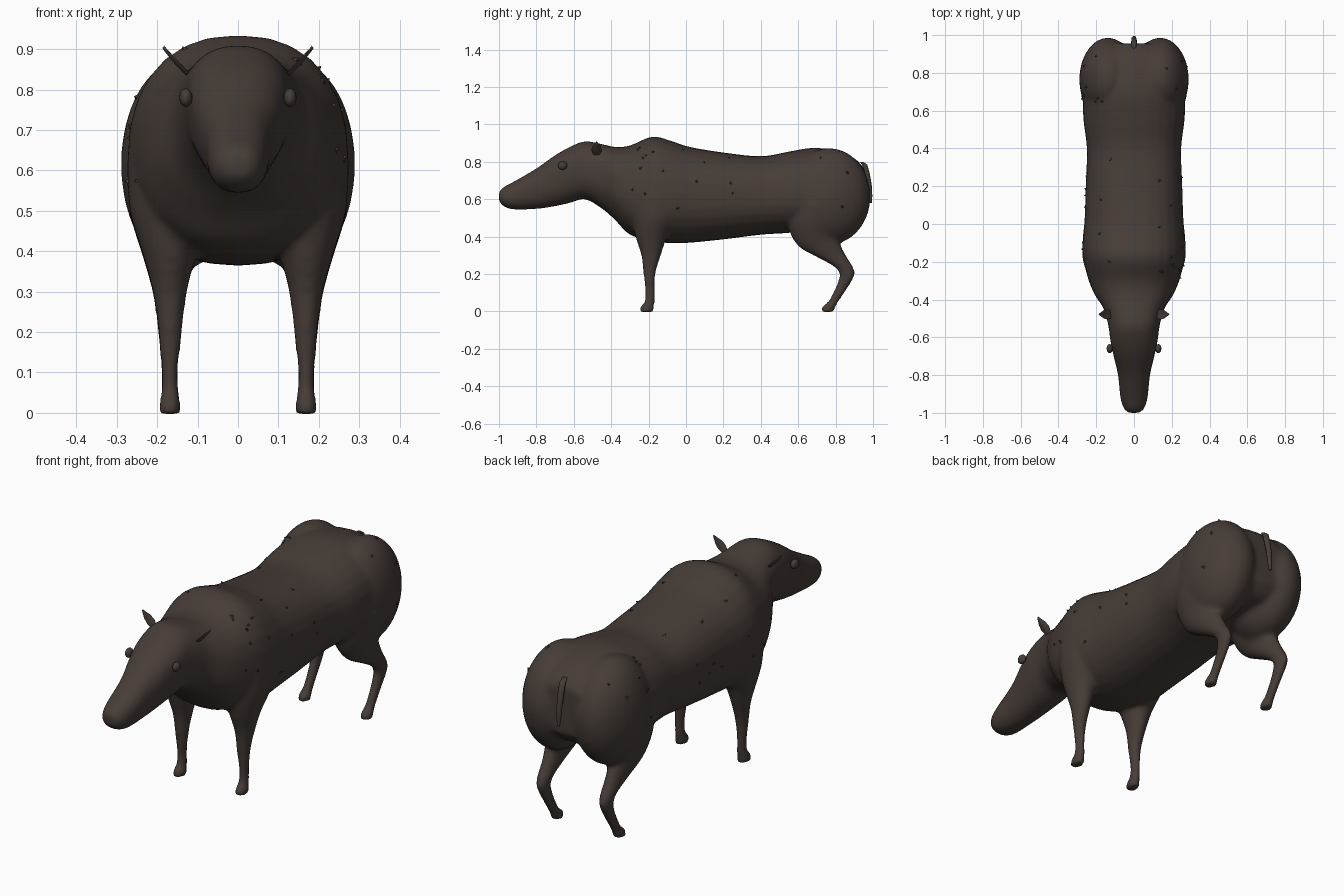
import bpy, bmesh, math, random
from mathutils import Vector, Matrix

if "Cube" in bpy.data.objects:
    bpy.data.objects.remove(bpy.data.objects["Cube"])

random.seed(4)
brown = bpy.data.materials.new("dark brown wool")
brown.diffuse_color = (0.062, 0.046, 0.038, 1)
brown.use_nodes = True
brown.node_tree.nodes["Principled BSDF"].inputs["Base Color"].default_value = brown.diffuse_color


def spline(rows, steps=4):
    """Catmull-Rom interpolation of section rows."""
    out = []
    for i in range(len(rows) - 1):
        p0, p1, p2 = rows[max(i - 1, 0)], rows[i], rows[i + 1]
        p3 = rows[min(i + 2, len(rows) - 1)]
        for s in range(steps):
            t = s / steps
            out.append([0.5 * (2 * b + (c - a) * t + (2 * a - 5 * b + 4 * c - d) * t * t
                               + (3 * b - a - 3 * c + d) * t ** 3)
                        for a, b, c, d in zip(p0, p1, p2, p3)])
    out.append(list(rows[-1]))
    return out


def loft(bm, rings):
    loops = [[bm.verts.new(p) for p in r] for r in rings]
    n = len(loops[0])
    faces = [bm.faces.new((a[i], a[(i + 1) % n], b[(i + 1) % n], b[i]))
             for a, b in zip(loops, loops[1:]) for i in range(n)]
    faces += [bm.faces.new(loops[0][::-1]), bm.faces.new(loops[-1])]
    bmesh.ops.recalc_face_normals(bm, faces=faces)


def make(name, bm):
    me = bpy.data.meshes.new(name)
    bm.to_mesh(me)
    bm.free()
    me.materials.append(brown)
    ob = bpy.data.objects.new(name, me)
    bpy.context.collection.objects.link(ob)
    return ob


def smooth(ob, angle=50):
    bpy.ops.object.select_all(action='DESELECT')
    ob.select_set(True)
    bpy.context.view_layer.objects.active = ob
    bpy.ops.object.shade_smooth_by_angle(angle=math.radians(angle))


def spow(v, e):
    return math.copysign(abs(v) ** e, v)


ANG = [2 * math.pi * i / 28 for i in range(28)]

# Head and trunk sections: y, top z, bottom z, widest z, half width
TRUNK = [(-1.0, .64, .59, .615, .03), (-.975, .665, .562, .61, .055), (-.92, .695, .545, .62, .072),
         (-.8, .765, .548, .665, .085), (-.7, .835, .562, .73, .108), (-.62, .88, .58, .76, .125),
         (-.54, .91, .6, .755, .136), (-.45, .895, .55, .73, .16), (-.38, .88, .49, .68, .205),
         (-.3, .887, .41, .65, .24), (-.18, .935, .375, .63, .27), (-.08, .912, .365, .62, .272),
         (.02, .88, .367, .62, .262), (.2, .85, .385, .62, .256), (.4, .83, .41, .62, .25),
         (.55, .855, .42, .62, .268), (.68, .875, .44, .62, .27), (.8, .86, .45, .62, .25),
         (.9, .82, .47, .62, .22), (.955, .76, .53, .63, .15)]
# Leg sections: z, front y, back y, inner x, outer x
FRONT_LEG = [(.62, -.3, -.0, .07, .275), (.5, -.29, -.04, .07, .268), (.4, -.27, -.1, .1, .238),
             (.3, -.24, -.134, .126, .211), (.2, -.228, -.163, .138, .197), (.1, -.218, -.167, .148, .19),
             (.05, -.223, -.167, .145, .191), (.025, -.247, -.17, .143, .194), (-.003, -.25, -.17, .142, .195)]
HIND_LEG = [(.58, .54, .92, .04, .285), (.48, .54, .86, .06, .265), (.4, .565, .815, .09, .24),
            (.34, .61, .835, .12, .222), (.29, .70, .862, .131, .21), (.24, .79, .893, .138, .203),
            (.2, .82, .903, .143, .198), (.15, .808, .88, .146, .193), (.1, .785, .848, .147, .191),
            (.05, .758, .814, .145, .192), (.025, .725, .8, .143, .194), (-.003, .722, .79, .142, .195)]

bm = bmesh.new()
rings = []
for y, top, bot, mid, w in spline(TRUNK):
    rings.append([(w * spow(math.cos(a), .87), y,
                   mid + (top - mid if math.sin(a) > 0 else mid - bot) * spow(math.sin(a), .87))
                  for a in ANG])
loft(bm, rings)
for side in (-1, 1):
    for leg in (FRONT_LEG, HIND_LEG):
        loft(bm, [[(side * ((x0 + x1) / 2 + (x1 - x0) / 2 * math.cos(a)),
                    (y0 + y1) / 2 + (y1 - y0) / 2 * math.sin(a), z) for a in ANG]
                  for z, y0, y1, x0, x1 in spline(leg)])
    # Haunches, leaving a cleft between them
    bmesh.ops.create_uvsphere(bm, u_segments=28, v_segments=18, radius=1,
                              matrix=Matrix.Translation((side * .138, .765, .615))
                              @ Matrix.Diagonal((.152, .222, .258, 1)))
body = make("body", bm)

# Fuse trunk and legs into one skin
rm = body.modifiers.new("fuse", 'REMESH')
rm.mode = 'VOXEL'
rm.voxel_size = .012
sm = body.modifiers.new("soften", 'SMOOTH')
sm.factor, sm.iterations = .5, 6
bpy.context.view_layer.objects.active = body
body.select_set(True)
bpy.ops.object.convert(target='MESH')
body.data.materials.clear()
body.data.materials.append(brown)
smooth(body, 60)

# Small wool tufts lying on the fleece
bm = bmesh.new()
spots = [p for p in body.data.polygons
         if -.3 < p.center.y < .93 and .55 < p.center.z and abs(p.normal.x) > .35]
for p in random.sample(spots, 40):
    n = p.normal
    t = n.orthogonal().normalized()
    t.rotate(Matrix.Rotation(random.uniform(0, 6.28), 3, n))
    b = n.cross(t)
    s = random.uniform(.009, .016)
    base = [bm.verts.new(p.center - n * .003 + v * s) for v in (t, b * .7, -t, -b * .7)]
    tip = bm.verts.new(p.center + n * .008 + t * s * .8)
    for i in range(4):
        bm.faces.new((base[i], base[(i + 1) % 4], tip))
make("wool_tufts", bm)

# Eyes and leaf-shaped ears
for side, label in ((-1, "left"), (1, "right")):
    bm = bmesh.new()
    bmesh.ops.create_uvsphere(bm, u_segments=16, v_segments=10, radius=1,
                              matrix=Matrix.Translation((side * .129, -.66, .78))
                              @ Matrix.Diagonal((.016, .024, .023, 1)))
    smooth(make(label + "_eye", bm))

    bm = bmesh.new()
    rings = []
    for t, w in ((0, .012), (.2, .02), (.45, .028), (.7, .023), (.9, .01), (1, .002)):
        c = Vector((side * (.112 + .073 * t), -.478, .828 + .05 * t + .028 * t * t))
        nrm = Vector((-side * .65, 0, .75))
        rings.append([c + Vector((0, w * math.cos(a), 0))
                      + nrm * (.004 * math.sin(a) + .008 * math.cos(a) ** 2 * w / .028)
                      for a in ANG[::2]])
    loft(bm, rings)
    smooth(make(label + "_ear", bm))

# Short hanging tail
bm = bmesh.new()
loft(bm, [[(.014 * k * math.cos(a), y + .013 * k * math.sin(a), z) for a in ANG[::3]]
          for y, z, k in ((.94, .798, .8), (.955, .785, 1.1), (.968, .74, 1.1),
                          (.98, .68, 1), (.986, .62, .8), (.988, .58, .5))])
smooth(make("tail", bm))
